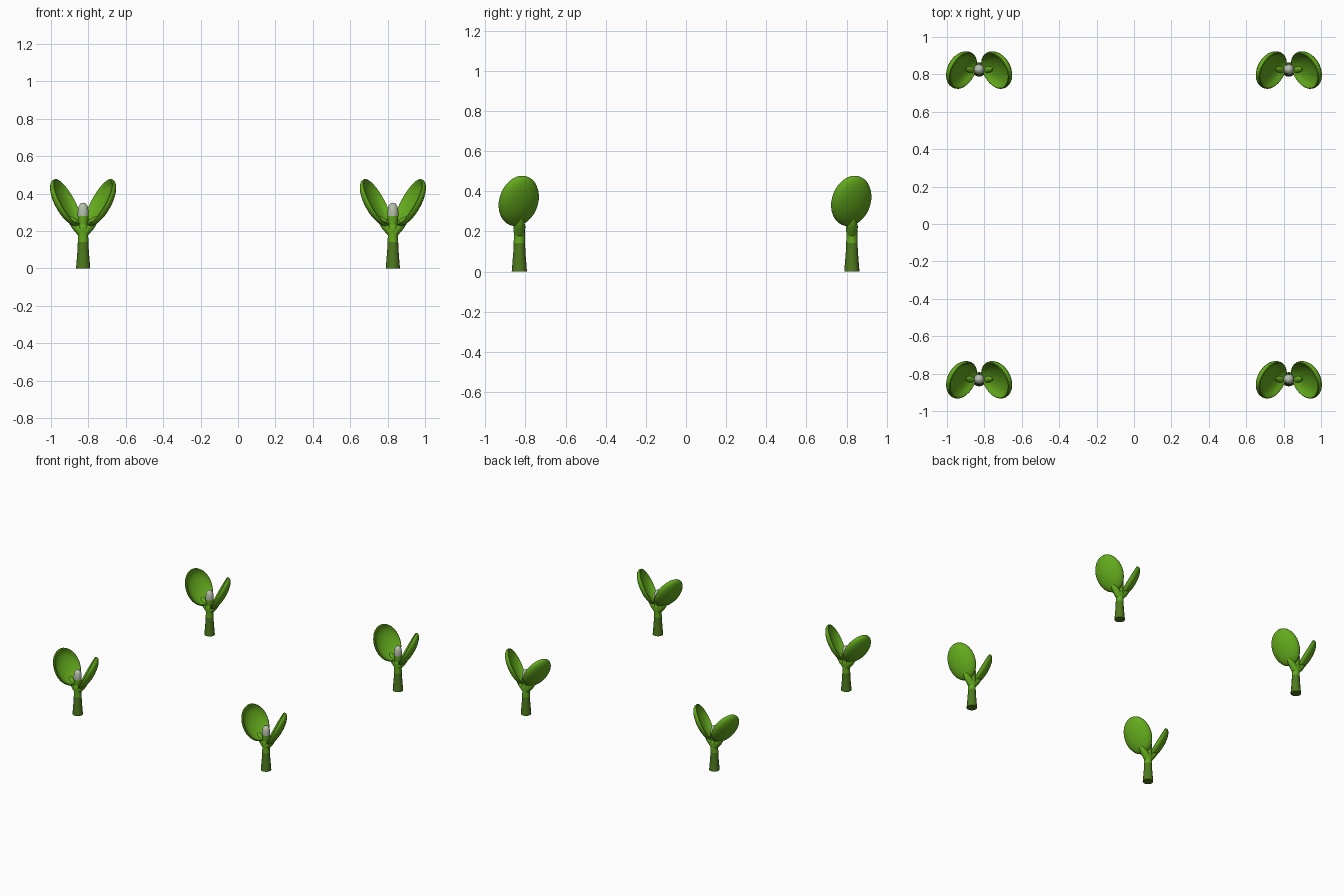
import bpy, bmesh, math
from mathutils import Vector, Matrix

if "Cube" in bpy.data.objects:
    bpy.data.objects.remove(bpy.data.objects["Cube"])


def material(name, rgb):
    m = bpy.data.materials.new(name)
    m.diffuse_color = (*rgb, 1)
    m.use_nodes = True
    m.node_tree.nodes["Principled BSDF"].inputs["Base Color"].default_value = m.diffuse_color
    return m


LEAF = material("leaf green", (0.125, 0.40, 0.012))
STEM = material("dark stem green", (0.075, 0.19, 0.012))
BUD = material("pale bud grey", (0.46, 0.52, 0.40))


def lathe(name, profile, mats, matrix=Matrix(), seg=24, rule=None):
    """Spin (radius, height) points about z, then place with matrix."""
    bm = bmesh.new()
    rings = []
    for r, h in profile:
        if r == 0:
            rings.append([bm.verts.new((0, 0, h))] * seg)
        else:
            rings.append([bm.verts.new((r * math.cos(2 * math.pi * i / seg),
                                        r * math.sin(2 * math.pi * i / seg), h)) for i in range(seg)])
    for k, (a, b) in enumerate(zip(rings, rings[1:])):
        for i in range(seg):
            j = (i + 1) % seg
            f = bm.faces.new(list(dict.fromkeys((a[i], a[j], b[j], b[i]))))
            if rule:
                f.material_index = rule(f.calc_center_median().z)
    bm.transform(matrix)
    return finish(name, bm, mats)


def finish(name, bm, mats):
    bmesh.ops.recalc_face_normals(bm, faces=bm.faces)
    me = bpy.data.meshes.new(name)
    bm.to_mesh(me)
    bm.free()
    for m in mats:
        me.materials.append(m)
    me.shade_smooth()
    me.set_sharp_from_angle(angle=math.radians(45))
    ob = bpy.data.objects.new(name, me)
    bpy.context.collection.objects.link(ob)
    return ob


def leaf(name, side):
    """Cupped oval seed leaf; side -1 is left, +1 is right (mirrored)."""
    n = Vector((0.80, -0.36, 0.46)).normalized()
    u = Vector((-0.45, 0.09, 0.87))
    u = (u - n * u.dot(n)).normalized()
    w = n.cross(u)
    c = Vector((-0.092, -0.003, 0.352))
    outer = [(math.sin(t * math.pi / 16), -0.048 * math.cos(t * math.pi / 16)) for t in range(9)]
    rim = [(0.985, 0.008), (0.94, 0.011), (0.88, 0.006), (0.83, -0.004)]
    inner = [(0.7, -0.015), (0.5, -0.024), (0.25, -0.029), (0, -0.031)]
    m = Matrix(((u.x * 0.14, w.x * 0.106, n.x, c.x),
                (u.y * 0.14, w.y * 0.106, n.y, c.y),
                (u.z * 0.14, w.z * 0.106, n.z, c.z), (0, 0, 0, 1)))
    return lathe(name, outer + rim + inner, [LEAF], Matrix.Diagonal((-side, 1, 1, 1)) @ m, 32)


def leaf_stalk(name, side):
    """Short tapered arm from the stem to the back of the leaf."""
    a, b = Vector((0, 0, 0.185)), Vector((side * 0.075, 0.005, 0.272))
    d = b - a
    m = Matrix.Translation(a) @ d.to_track_quat('Z', 'Y').to_matrix().to_4x4()
    L = d.length
    return lathe(name, [(0, 0), (0.026, 0), (0.026, L * 0.5), (0.02, L * 0.8), (0.01, L), (0, L)], [LEAF], m, 16)


parts = [
    # stem: dark below, leaf green above
    lathe("stem", [(0, 0), (0.038, 0), (0.034, 0.05), (0.030, 0.10), (0.0285, 0.142),
                   (0.027, 0.17), (0.028, 0.20), (0.030, 0.225), (0.022, 0.24), (0, 0.24)],
          [STEM, LEAF], rule=lambda z: 0 if z < 0.142 else 1),
    # bud: green base, pale tip
    lathe("bud", [(0, 0.2), (0.02, 0.2), (0.026, 0.24), (0.029, 0.28), (0.029, 0.305),
                  (0.025, 0.33), (0.015, 0.346), (0, 0.351)],
          [LEAF, BUD], rule=lambda z: 0 if z < 0.28 else 1),
]
for side, label in ((-1, "left"), (1, "right")):
    parts += [leaf(label + "_leaf", side), leaf_stalk(label + "_leaf_stalk", side)]

# four sprouts, one per corner
spots = [(x, y) for x in (-0.828, 0.828) for y in (-0.828, 0.828)]
for ob in parts:
    for x, y in spots[1:]:
        copy = ob.copy()
        copy.location = (x, y - 0.002, 0)
        bpy.context.collection.objects.link(copy)
    ob.location = (spots[0][0], spots[0][1] - 0.002, 0)
